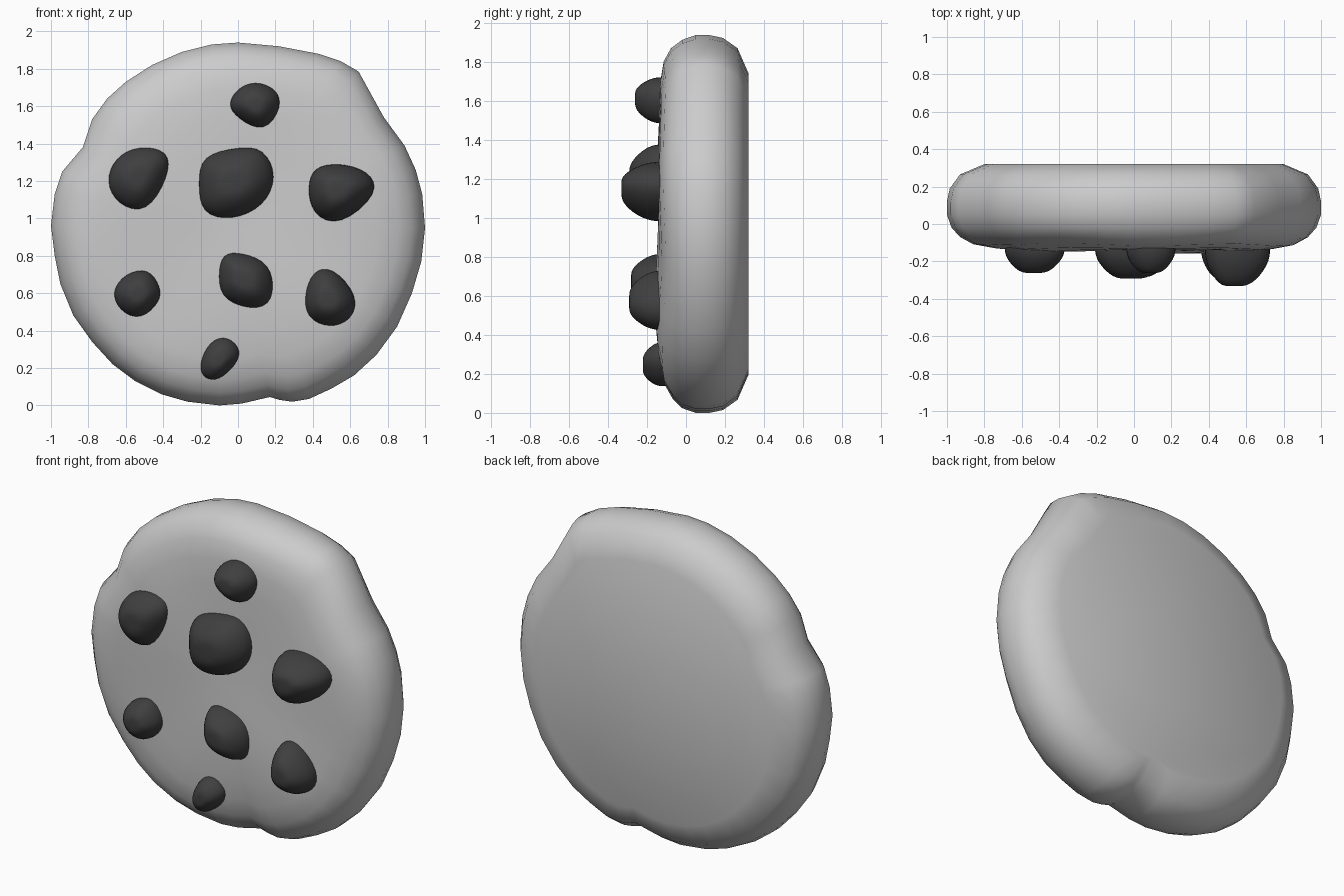
import bpy, bmesh, math

if "Cube" in bpy.data.objects:
    bpy.data.objects.remove(bpy.data.objects["Cube"])

CZ = 0.97  # centre height of the cookie


def loft(name, loops, subdiv=0):
    """Skin a stack of closed loops, closing the first with a face and the last with a fan."""
    bm = bmesh.new()
    rings = [[bm.verts.new(p) for p in loop] for loop in loops]
    n = len(rings[0])
    for a, b in zip(rings, rings[1:]):
        for i in range(n):
            j = (i + 1) % n
            bm.faces.new((a[i], a[j], b[j], b[i]))
    bm.faces.new(rings[0])
    last = rings[-1]
    tip = bm.verts.new([sum(v.co[k] for v in last) / n for k in range(3)])
    for i in range(n):
        bm.faces.new((last[i], last[(i + 1) % n], tip))
    bmesh.ops.recalc_face_normals(bm, faces=bm.faces)
    for f in bm.faces:
        f.smooth = True
    me = bpy.data.meshes.new(name)
    bm.to_mesh(me)
    bm.free()
    ob = bpy.data.objects.new(name, me)
    bpy.context.collection.objects.link(ob)
    if subdiv:
        m = ob.modifiers.new("soften", 'SUBSURF')
        m.levels = m.render_levels = subdiv
    return ob


# Cookie dough: irregular outline with small cracks in the rim
outline = [(0, 1.94), (-.14, 1.93), (-.3, 1.89), (-.46, 1.82), (-.6, 1.73), (-.7, 1.64),
           (-.78, 1.53), (-.83, 1.38), (-.94, 1.25), (-.98, 1.13), (-1, .96), (-.98, .8),
           (-.95, .65), (-.88, .48), (-.78, .34), (-.67, .22), (-.55, .13), (-.41, .06),
           (-.27, .02), (-.1, 0), (.02, .01), (.17, .045), (.22, .03), (.29, .02),
           (.38, .035), (.5, .09), (.62, .16), (.74, .27), (.85, .42), (.93, .6),
           (.98, .77), (1, .95), (.985, 1.13), (.95, 1.26), (.89, 1.39), (.78, 1.54),
           (.645, 1.785), (.55, 1.84), (.43, 1.88), (.22, 1.92)]
# Rim profile from flat back to domed front: (scale, y)
profile = [(.80, .32), (.93, .265), (.985, .19), (1, .12), (1, .05), (.975, -.02),
           (.93, -.07), (.86, -.108), (.75, -.128), (.6, -.138), (.4, -.143), (.2, -.143)]


def dough_point(x, z, s, y):
    x, z = x * s, CZ + (z - CZ) * s
    if y < -.06:  # soft bumps on the front
        y += .009 * math.sin(5 * x + 1) * math.cos(5 * z)
        y -= .02 * math.exp(-((x - .5) ** 2 + (z - .45) ** 2) / .1)
    return (x, y, z)


loft("cookie_dough", [[dough_point(x, z, s, y) for x, z in outline] for s, y in profile])

# Chocolate chips: front outline and the y of the highest point
chips = [
    (-.25, [(-.05, 1.61), (0, 1.69), (.09, 1.73), (.2, 1.69), (.23, 1.6), (.14, 1.46), (.0, 1.54)]),
    (-.25, [(-.7, 1.2), (-.65, 1.32), (-.54, 1.38), (-.37, 1.36), (-.38, 1.22), (-.49, 1.03), (-.64, 1.08)]),
    (-.28, [(-.2, 1.19), (-.19, 1.33), (0, 1.37), (.13, 1.37), (.2, 1.22), (.13, 1.07), (-.03, 1), (-.19, 1.03)]),
    (-.32, [(.38, 1.17), (.41, 1.27), (.54, 1.29), (.69, 1.25), (.75, 1.14), (.54, .96), (.4, 1.03)]),
    (-.24, [(-.67, .61), (-.6, .7), (-.48, .73), (-.42, .63), (-.42, .56), (-.52, .46), (-.63, .51)]),
    (-.27, [(-.1, .69), (-.08, .81), (.02, .81), (.17, .76), (.19, .59), (.12, .51), (-.08, .56)]),
    (-.28, [(.36, .59), (.4, .71), (.5, .74), (.64, .58), (.6, .46), (.49, .42), (.37, .47)]),
    (-.21, [(-.2, .23), (-.15, .34), (-.06, .37), (.02, .29), (-.03, .2), (-.12, .13), (-.19, .16)]),
]
chocolate = bpy.data.materials.new("chocolate")
chocolate.diffuse_color = (.05, .05, .05, 1)
chocolate.use_nodes = True
chocolate.node_tree.nodes["Principled BSDF"].inputs["Base Color"].default_value = chocolate.diffuse_color

for i, (peak, pts) in enumerate(chips):
    cx = sum(p[0] for p in pts) / len(pts)
    cz = sum(p[1] for p in pts) / len(pts)
    layers = [(1.0, -.06), (1.09, -.12), (1.03, -.12 + .5 * (peak + .12)), (.52, peak - .012)]
    ob = loft(f"chocolate_chip_{i + 1}",
              [[(cx + (x - cx) * s, y, cz + (z - cz) * s) for x, z in pts] for s, y in layers], 2)
    ob.data.materials.append(chocolate)
